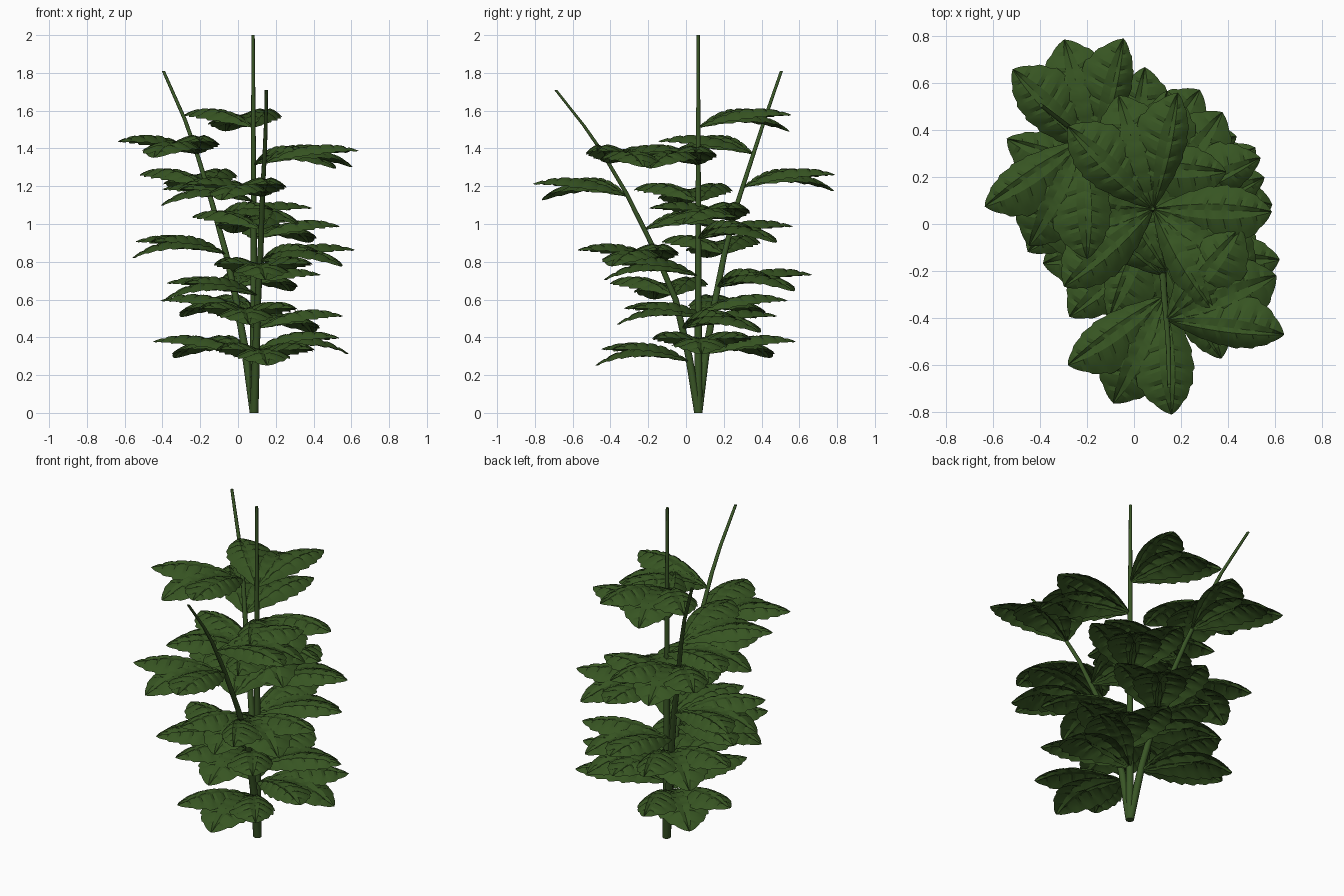
import bpy, math
from mathutils import Vector

if "Cube" in bpy.data.objects:
    bpy.data.objects.remove(bpy.data.objects["Cube"])


def material(name, rgb):
    m = bpy.data.materials.new(name)
    m.diffuse_color = (*rgb, 1)
    m.use_nodes = True
    m.node_tree.nodes["Principled BSDF"].inputs["Base Color"].default_value = m.diffuse_color
    return m


LEAF = material("leaf green", (0.038, 0.090, 0.016))
STEM = material("stem green", (0.041, 0.092, 0.019))

LENGTH, HALF = 0.505, 0.148
ROWS, COLS = 28, 8


def half_width(s):
    # ovate outline, widest near the middle, pointed tip
    return HALF * max(0.0, math.sin(math.pi * min(1, s) ** 1.04)) ** 0.82


def leaf_point(t, u, droop, narrow):
    # arched blade: rises from the stem, droops to the tip and both edges
    w = half_width(t)
    z = 0.1 * (1 - ((t - 0.6) / 0.6) ** 2) - droop * t * t
    z -= 0.05 * u * u * w / HALF
    # rows slant forward towards the edge, like side veins
    s = t + 0.16 * abs(u) * t * (1 - t) * 2
    side = narrow[0] if u < 0 else narrow[1]
    return Vector((LENGTH * s, u * w * side, z))


def add_leaflet(verts, faces, turn, droop, narrow):
    c, sn = math.cos(turn), math.sin(turn)
    grid = []
    for i in range(ROWS + 1):
        t = i / ROWS
        tooth = 1 + 0.08 * ((i % 4) / 3 - 0.5)
        line = []
        for j in range(COLS + 1):
            u = -1 + 2 * j / COLS
            p = leaf_point(t, u * (tooth if j in (0, COLS) else 1), droop, narrow)
            # sunken midrib and side veins
            if 0 < i < ROWS:
                if j == COLS // 2:
                    p.z -= 0.012
                elif i % 4 == 0 and j not in (0, COLS):
                    p.z -= 0.007
            verts.append((p.x * c - p.y * sn, p.x * sn + p.y * c, p.z))
            line.append(len(verts) - 1)
        grid.append(line)
    for i in range(ROWS):
        for j in range(COLS):
            faces.append((grid[i][j], grid[i + 1][j], grid[i + 1][j + 1], grid[i][j + 1]))


# three-part leaf shared by every leaf: low middle leaflet, raised side
# leaflets whose outer halves are narrower
verts, faces = [], []
for turn, droop, narrow in ((-29, -0.012, (0.55, 1)), (0, 0.075, (1, 1)),
                            (29, -0.012, (1, 0.72))):
    add_leaflet(verts, faces, math.radians(turn), droop, narrow)
leaf_mesh = bpy.data.meshes.new("leaf")
leaf_mesh.from_pydata(verts, [], faces)
leaf_mesh.materials.append(LEAF)
leaf_mesh.polygons.foreach_set("use_smooth", [True] * len(faces))
leaf_mesh.update()
leaf_mesh.set_sharp_from_angle(angle=math.radians(20))


def at_height(path, z):
    for a, b in zip(path, path[1:]):
        if a[2] <= z <= b[2]:
            return Vector(a).lerp(Vector(b), (z - a[2]) / (b[2] - a[2]))
    return Vector(path[-1])


def make_stem(name, path, sides=10):
    # tapered tube with horizontal rings
    v, f = [], []
    top = path[-1][2]
    for x, y, z in path:
        r = 0.023 - 0.0145 * z / top
        for k in range(sides):
            a = 2 * math.pi * k / sides
            v.append((x + r * math.cos(a), y + r * math.sin(a), z))
    for i in range(len(path) - 1):
        for k in range(sides):
            a, b = i * sides + k, i * sides + (k + 1) % sides
            f.append((a, b, b + sides, a + sides))
    f.append(tuple(reversed(range(sides))))
    f.append(tuple(range(len(v) - sides, len(v))))
    me = bpy.data.meshes.new(name)
    me.from_pydata(v, [], f)
    me.materials.append(STEM)
    for p in me.polygons:
        p.use_smooth = len(p.vertices) == 4
    bpy.context.collection.objects.link(bpy.data.objects.new(name, me))


# name, path, top leaf height, bottom leaf height, heading of top leaf
STEMS = [
    ("middle_stem", [(0.085, 0.065, 0), (0.083, 0.065, 1), (0.08, 0.065, 2)],
     1.51, 0.33, 107),
    ("back_stem", [(0.085, 0.065, 0), (0.035, 0.11, 0.35), (-0.01, 0.155, 0.6),
                   (-0.065, 0.205, 0.85), (-0.14, 0.275, 1.12), (-0.21, 0.35, 1.35),
                   (-0.28, 0.415, 1.55), (-0.395, 0.505, 1.81)],
     1.37, 0.31, 243),
    ("front_stem", [(0.085, 0.065, 0), (0.095, 0.015, 0.3), (0.105, -0.055, 0.6),
                    (0.12, -0.17, 0.87), (0.13, -0.32, 1.17), (0.142, -0.45, 1.39),
                    (0.147, -0.54, 1.52), (0.15, -0.69, 1.71)],
     1.32, 0.27, 22),
]
LEAVES = 7
for name, path, high, low, heading in STEMS:
    make_stem(name, path)
    # leaves spiral down each stem by the golden angle
    for n in range(LEAVES):
        z = high + (low - high) * n / (LEAVES - 1)
        leaf = bpy.data.objects.new(f"{name}_leaf_{n + 1}", leaf_mesh)
        leaf.location = at_height(path, z)
        leaf.rotation_euler = (0, 0, math.radians(heading - 137.5 * n))
        bpy.context.collection.objects.link(leaf)
